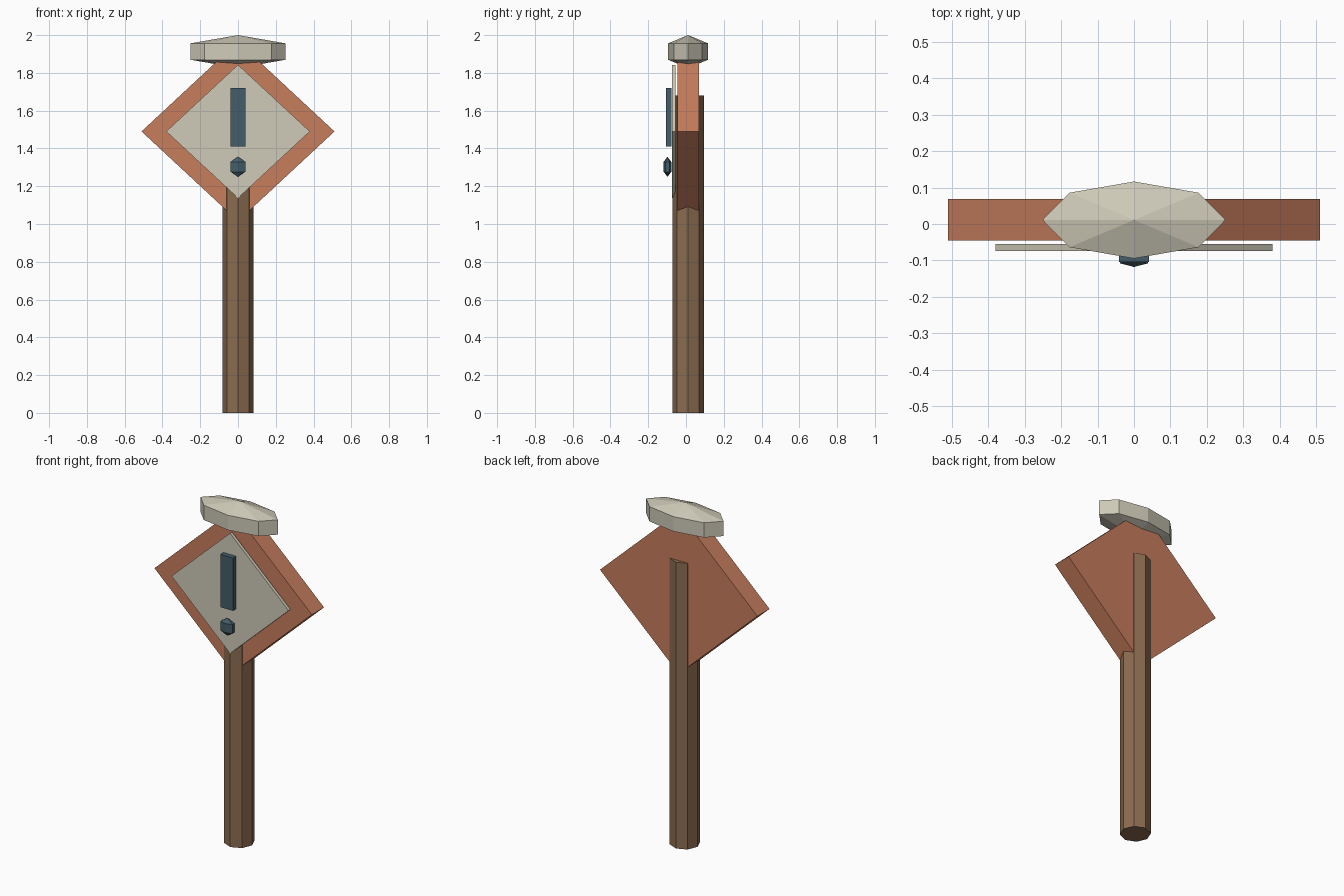
import bpy
import bmesh
from mathutils import Matrix, Vector

if "Cube" in bpy.data.objects:
    bpy.data.objects.remove(bpy.data.objects["Cube"], do_unlink=True)


def material(name, rgb):
    mat = bpy.data.materials.new(name)
    mat.use_nodes = True
    mat.diffuse_color = (*rgb, 1)
    mat.node_tree.nodes["Principled BSDF"].inputs["Base Color"].default_value = (*rgb, 1)
    return mat


terracotta = material("terracotta", (0.57, 0.205, 0.108))
cream = material("cream", (0.62, 0.59, 0.48))
wood = material("brown wood", (0.26, 0.15, 0.08))
teal = material("dark teal", (0.056, 0.11, 0.14))


def finish(bm, name, mat):
    bmesh.ops.recalc_face_normals(bm, faces=bm.faces)
    mesh = bpy.data.meshes.new(name)
    bm.to_mesh(mesh)
    bm.free()
    mesh.materials.append(mat)
    obj = bpy.data.objects.new(name, mesh)
    bpy.context.collection.objects.link(obj)
    return obj


def slab(name, outline, front, back, mat):
    """Extrude an (x, z) outline from front to back along y."""
    bm = bmesh.new()
    face = bm.faces.new([bm.verts.new((x, front, z)) for x, z in outline])
    grown = bmesh.ops.extrude_face_region(bm, geom=[face])["geom"]
    verts = [v for v in grown if isinstance(v, bmesh.types.BMVert)]
    bmesh.ops.translate(bm, verts=verts, vec=Vector((0, back - front, 0)))
    return finish(bm, name, mat)


def diamond(half_width, half_height, z):
    return [(-half_width, z), (0, z - half_height), (half_width, z), (0, z + half_height)]


def faceted_ball(name, sides, center, radii, mat):
    """Coarse three-ring sphere stretched to the given radii."""
    bm = bmesh.new()
    place = Matrix.Translation(center) @ Matrix.Diagonal((*radii, 1))
    bmesh.ops.create_uvsphere(bm, u_segments=sides, v_segments=3, radius=1, matrix=place)
    return finish(bm, name, mat)


# Octagonal post
MID_Y = 0.011
POST_TOP = 1.68
bm = bmesh.new()
bmesh.ops.create_cone(bm, cap_ends=True, segments=8, radius1=0.083, radius2=0.083,
                      depth=POST_TOP, matrix=Matrix.Translation((0, MID_Y, POST_TOP / 2)))
finish(bm, "post", wood)

# Diamond board and the pale plate on its front
slab("sign_board", diamond(0.511, 0.475, 1.49), -0.045, 0.068, terracotta)
slab("sign_plate", diamond(0.38, 0.353, 1.49), -0.074, -0.055, cream)

# Warning mark: bar and dot
bar = [(-0.041, 1.41), (0.041, 1.41), (0.041, 1.72), (-0.041, 1.72)]
slab("mark_bar", bar, -0.105, -0.076, teal)
faceted_ball("mark_dot", 6, (0, -0.098, 1.303), (0.052, 0.023, 0.053), teal)

# Faceted cap over the top corner
faceted_ball("snow_cap", 8, (0, MID_Y, 1.913), (0.29, 0.122, 0.087), cream)
